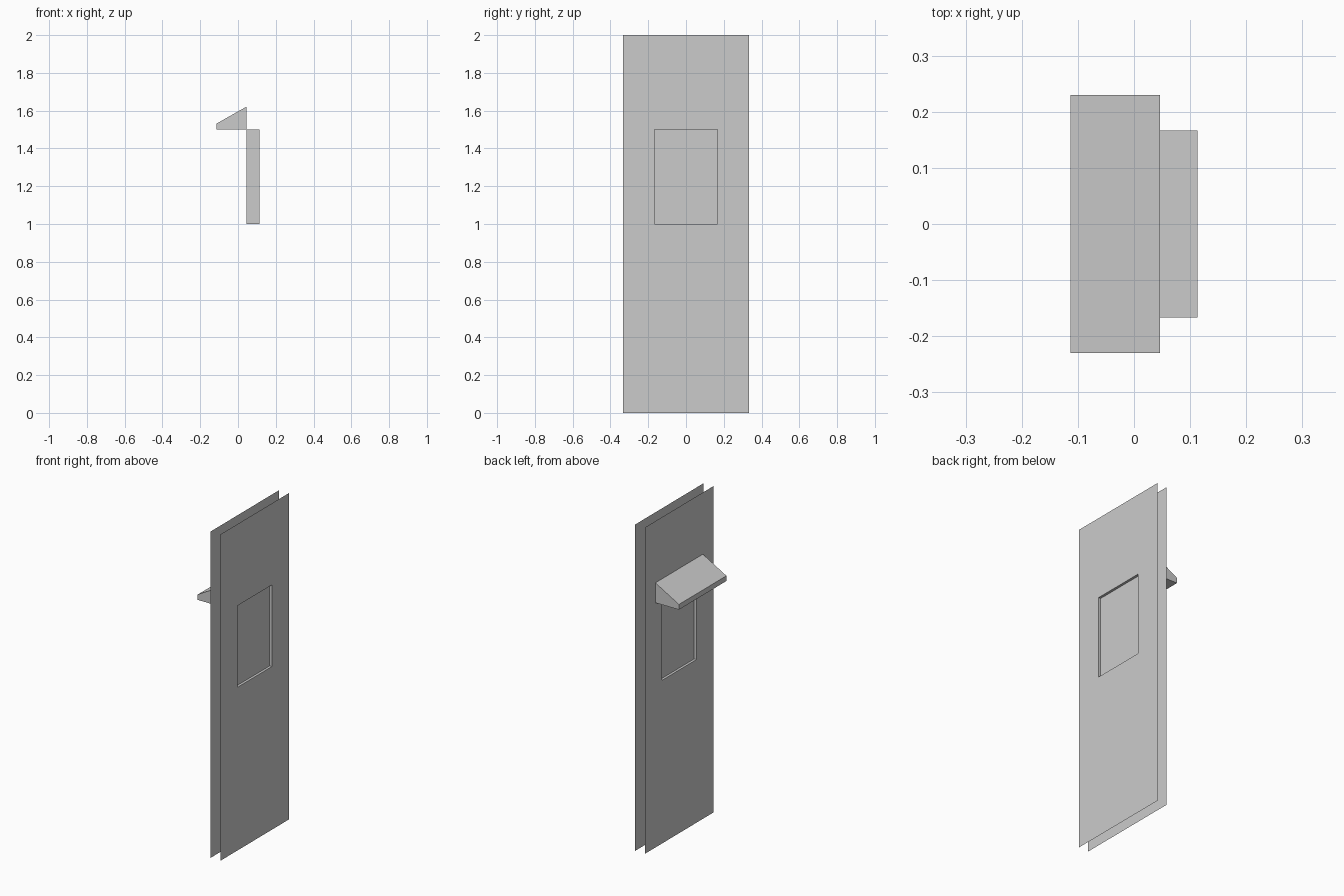
import bpy
import bmesh

cube = bpy.data.objects.get("Cube")
if cube:
    bpy.data.objects.remove(cube, do_unlink=True)

OUTER, INNER = 0.113, 0.0463          # x of the two wall skins
HALF_WALL, HALF_WINDOW, HALF_AWNING = 0.333, 0.167, 0.23
SILL, HEAD, TOP = 1.0, 1.5, 2.0       # window bottom, window top, wall top
RECESS = 0.015

plaster = bpy.data.materials.new("plain_grey")
plaster.use_nodes = True
grey = (0.6, 0.6, 0.6, 1.0)
plaster.diffuse_color = grey
plaster.node_tree.nodes["Principled BSDF"].inputs["Base Color"].default_value = grey


def make_object(name, bm):
    bmesh.ops.remove_doubles(bm, verts=bm.verts, dist=1e-5)
    mesh = bpy.data.meshes.new(name)
    bm.to_mesh(mesh)
    bm.free()
    mesh.materials.append(plaster)
    obj = bpy.data.objects.new(name, mesh)
    bpy.context.scene.collection.objects.link(obj)
    return obj


def add_face(bm, points):
    return bm.faces.new([bm.verts.new(p) for p in points])


def upright_rect(bm, x, y0, y1, z0, z1, facing):
    face = add_face(bm, [(x, y0, z0), (x, y1, z0), (x, y1, z1), (x, y0, z1)])
    if facing < 0:
        face.normal_flip()


# Thin wall skins, each with a window opening
for name, x, facing in (("outer_wall", OUTER, 1), ("inner_wall", INNER, -1)):
    bm = bmesh.new()
    ys = (-HALF_WALL, -HALF_WINDOW, HALF_WINDOW, HALF_WALL)
    zs = (0, SILL, HEAD, TOP)
    for i in range(3):
        for j in range(3):
            if (i, j) != (1, 1):
                upright_rect(bm, x, ys[i], ys[i + 1], zs[j], zs[j + 1], facing)
    make_object(name, bm)

# Window reveal joining the two skins
bm = bmesh.new()
corners = [(-HALF_WINDOW, SILL), (HALF_WINDOW, SILL),
           (HALF_WINDOW, HEAD), (-HALF_WINDOW, HEAD)]
for (ya, za), (yb, zb) in zip(corners, corners[1:] + corners[:1]):
    add_face(bm, [(INNER, ya, za), (INNER, yb, zb), (OUTER, yb, zb), (OUTER, ya, za)])
make_object("window_reveal", bm)

# Panes set slightly back from each side
for name, x, facing in (("outer_pane", OUTER - RECESS, 1),
                        ("inner_pane", INNER + RECESS, -1)):
    bm = bmesh.new()
    upright_rect(bm, x, -HALF_WINDOW, HALF_WINDOW, SILL, HEAD, facing)
    make_object(name, bm)

# Sloped awning above the window, extruded from its side profile
bm = bmesh.new()
profile = [(-OUTER, HEAD), (INNER, HEAD), (INNER, 1.622), (-OUTER, 1.532)]
side = add_face(bm, [(x, -HALF_AWNING, z) for x, z in profile])
result = bmesh.ops.extrude_face_region(bm, geom=[side], use_keep_orig=True)
moved = [v for v in result["geom"] if isinstance(v, bmesh.types.BMVert)]
bmesh.ops.translate(bm, verts=moved, vec=(0, 2 * HALF_AWNING, 0))
bmesh.ops.recalc_face_normals(bm, faces=bm.faces)
make_object("window_awning", bm)
